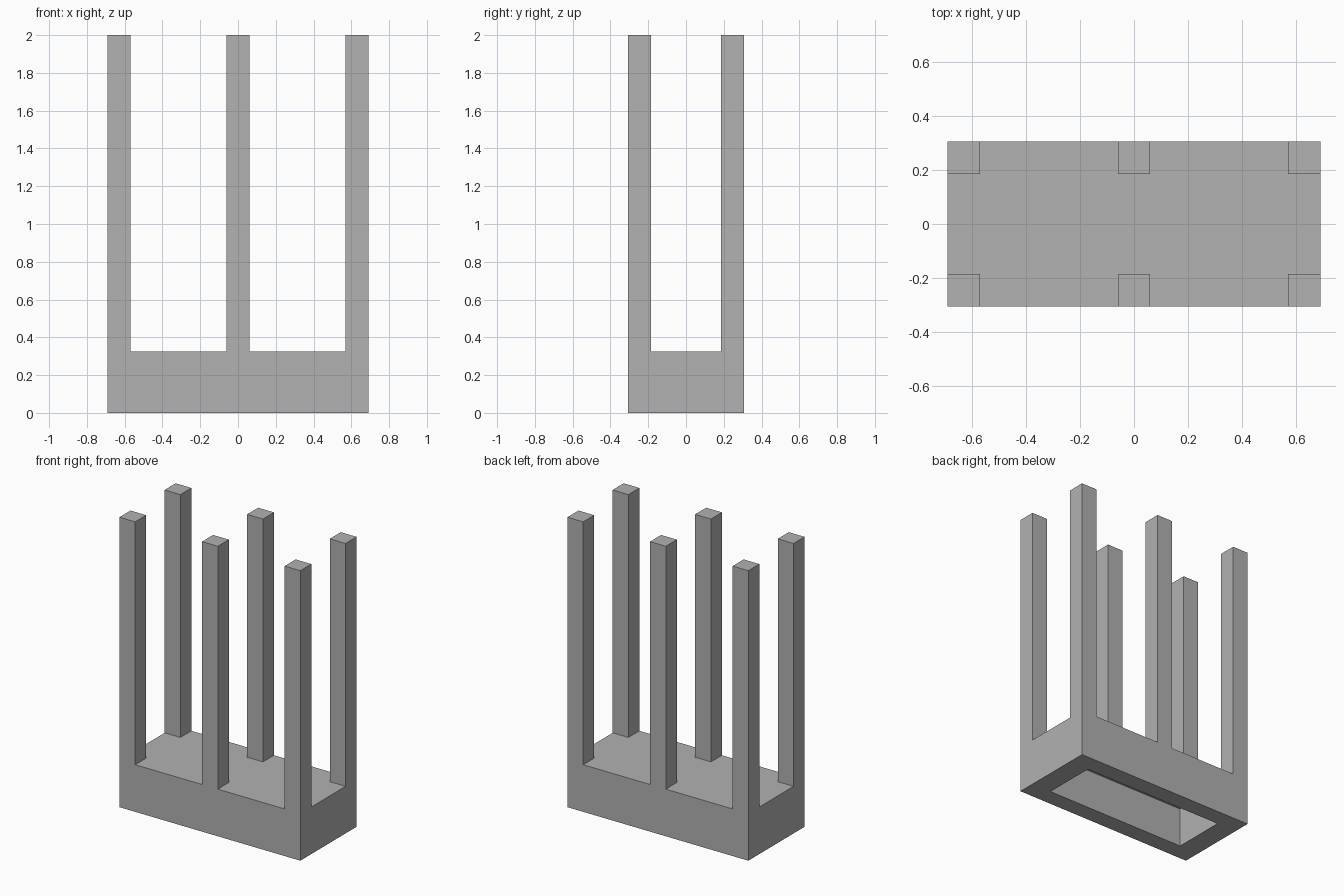
import bpy
import bmesh
from mathutils import Matrix

if "Cube" in bpy.data.objects:
    bpy.data.objects.remove(bpy.data.objects["Cube"], do_unlink=True)

HALF_X, HALF_Y = 0.69, 0.306
POST = 0.12
BASE_TOP, POST_TOP = 0.325, 2.0
RECESS = (1.08, 0.372, 0.272)

grey = bpy.data.materials.new("mid grey")
grey.use_nodes = True
colour = (0.445, 0.445, 0.445, 1)
grey.diffuse_color = colour
grey.node_tree.nodes["Principled BSDF"].inputs["Base Color"].default_value = colour


def add_object(name, bm):
    bmesh.ops.recalc_face_normals(bm, faces=bm.faces)
    mesh = bpy.data.meshes.new(name)
    bm.to_mesh(mesh)
    bm.free()
    mesh.materials.append(grey)
    obj = bpy.data.objects.new(name, mesh)
    bpy.context.collection.objects.link(obj)
    return obj


def raise_faces(bm, faces, height):
    """Extrude faces straight up and return the new top faces."""
    geom = bmesh.ops.extrude_face_region(bm, geom=faces)["geom"]
    verts = [g for g in geom if isinstance(g, bmesh.types.BMVert)]
    bmesh.ops.translate(bm, vec=(0, 0, height), verts=verts)
    return [g for g in geom if isinstance(g, bmesh.types.BMFace)]


# Floor plan: cells split along the edges of the posts
xs = [-HALF_X, POST - HALF_X, -POST / 2, POST / 2, HALF_X - POST, HALF_X]
ys = [-HALF_Y, POST - HALF_Y, HALF_Y - POST, HALF_Y]
bm = bmesh.new()
grid = [[bm.verts.new((x, y, 0)) for y in ys] for x in xs]
for i in range(len(xs) - 1):
    for j in range(len(ys) - 1):
        bm.faces.new((grid[i][j], grid[i + 1][j], grid[i + 1][j + 1], grid[i][j + 1]))

# Base block, keeping the floor plan as its underside
deck = raise_faces(bm, bm.faces[:], BASE_TOP)

# Six square posts rising from the corners and the middles of the long sides
for face in deck:
    if abs(face.calc_center_median().y) > HALF_Y - POST:
        if max(v.co.x for v in face.verts) - min(v.co.x for v in face.verts) < POST * 1.1:
            for edge_face in [face]:
                top = bmesh.ops.extrude_discrete_faces(bm, faces=[edge_face])["faces"][0]
                bmesh.ops.translate(bm, vec=(0, 0, POST_TOP - BASE_TOP), verts=top.verts)

# Merge the flat neighbouring faces
bmesh.ops.recalc_face_normals(bm, faces=bm.faces)
bmesh.ops.dissolve_limit(bm, angle_limit=0.01, verts=bm.verts, edges=bm.edges)
frame = add_object("post_frame", bm)

# Rectangular recess in the underside
bm = bmesh.new()
width, depth, height = RECESS
bmesh.ops.create_cube(bm, size=1, matrix=Matrix.Diagonal((width, depth, height * 2, 1)))
cutter = add_object("recess_cutter", bm)
cutter.hide_render = True

cut = frame.modifiers.new("recess", "BOOLEAN")
cut.operation = "DIFFERENCE"
cut.solver = "EXACT"
cut.object = cutter
bpy.context.view_layer.objects.active = frame
bpy.ops.object.modifier_apply(modifier=cut.name)
bpy.data.objects.remove(cutter, do_unlink=True)
